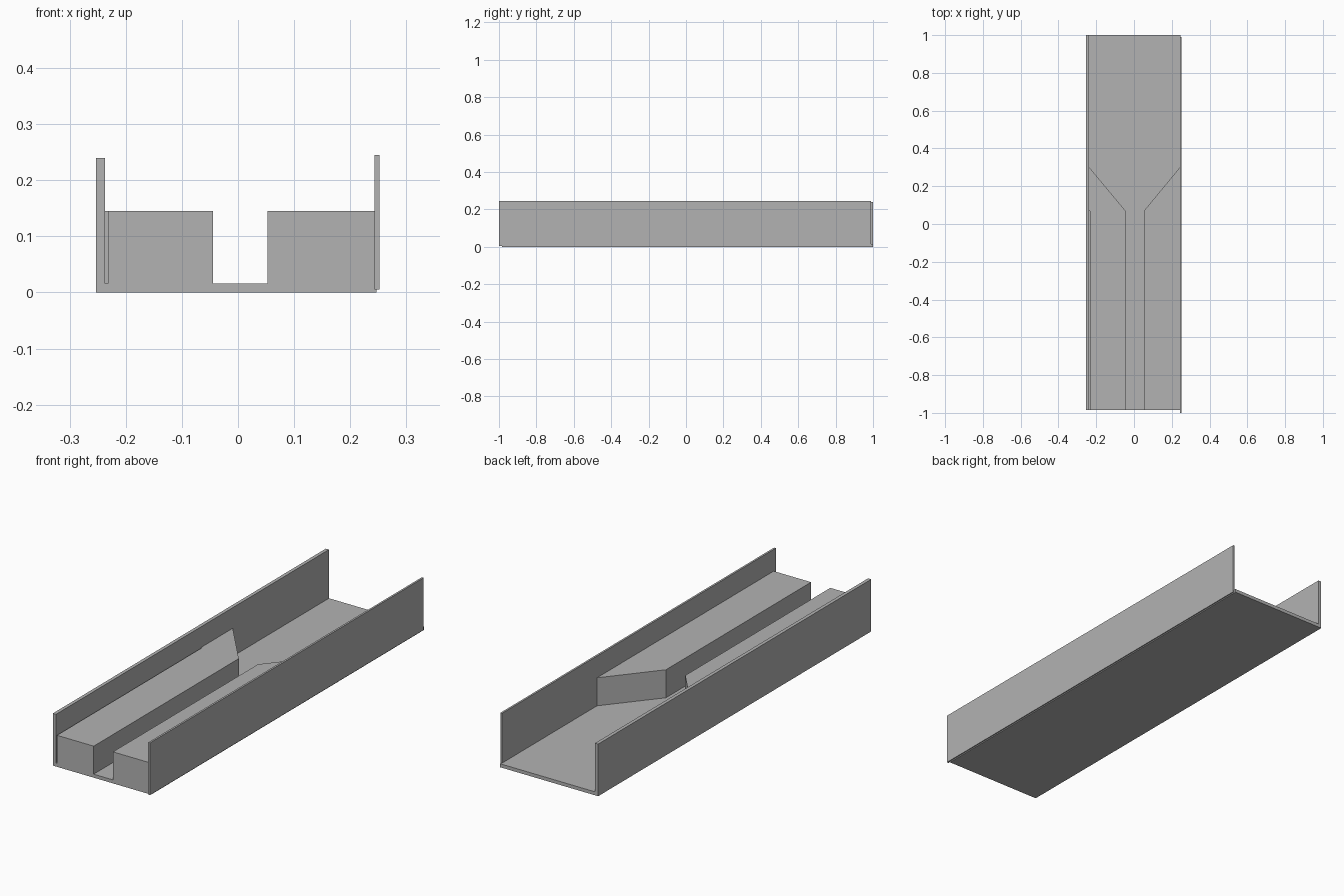
import bpy
import bmesh

cube = bpy.data.objects.get("Cube")
if cube:
    bpy.data.objects.remove(cube, do_unlink=True)

# One flat grey for the whole channel
grey = bpy.data.materials.new("plain grey")
grey.use_nodes = True
colour = (0.45, 0.45, 0.45, 1)
grey.diffuse_color = colour
grey.node_tree.nodes["Principled BSDF"].inputs["Base Color"].default_value = colour


def prism(name, outline, bottom, top):
    """Extrude a plan outline upwards from bottom to top."""
    bm = bmesh.new()
    base = bm.faces.new([bm.verts.new((x, y, bottom)) for x, y in outline])
    grown = bmesh.ops.extrude_face_region(bm, geom=[base])["geom"]
    verts = [v for v in grown if isinstance(v, bmesh.types.BMVert)]
    bmesh.ops.translate(bm, verts=verts, vec=(0, 0, top - bottom))
    bmesh.ops.recalc_face_normals(bm, faces=bm.faces)
    mesh = bpy.data.meshes.new(name)
    bm.to_mesh(mesh)
    bm.free()
    mesh.materials.append(grey)
    obj = bpy.data.objects.new(name, mesh)
    bpy.context.collection.objects.link(obj)
    return obj


def slab(name, x0, x1, y0, y1, bottom, top):
    return prism(name, [(x0, y0), (x1, y0), (x1, y1), (x0, y1)], bottom, top)


FRONT, BACK = -0.985, 1.0
FLOOR_TOP, BLOCK_TOP = 0.016, 0.145
BEND, TIP = 0.07, 0.30

# Floor and side walls; the left wall sits slightly forward and higher
slab("floor", -0.237, 0.247, FRONT, BACK, 0, FLOOR_TOP)
slab("right_wall", -0.253, -0.237, FRONT, BACK, 0, 0.24)
slab("left_wall", 0.243, 0.252, -1.0, 0.99, 0.005, 0.245)

# Raised blocks narrowing the channel, with slanted back ends
for side, inner, outer, wedge_outer in (("right", -0.045, -0.232, -0.237),
                                        ("left", 0.053, 0.243, 0.243)):
    outline = [(outer, FRONT), (inner, FRONT), (inner, BEND), (wedge_outer, TIP)]
    if wedge_outer != outer:
        outline.append((wedge_outer, BEND))
    outline.append((outer, BEND))
    prism(side + "_block", outline, FLOOR_TOP, BLOCK_TOP)
